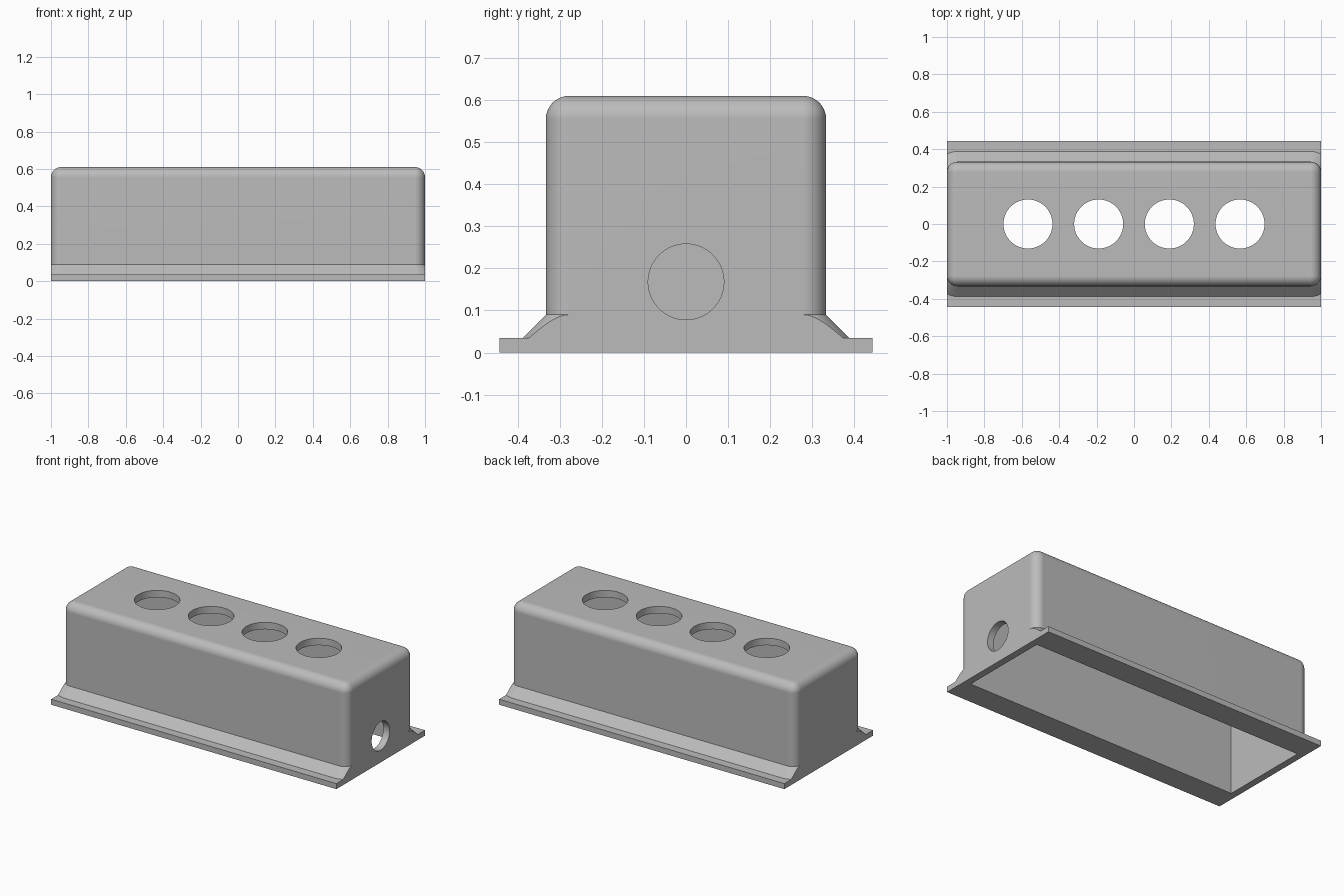
import bpy
import bmesh
from math import sin, cos, pi

old = bpy.data.objects.get("Cube")
if old:
    bpy.data.objects.remove(old, do_unlink=True)

HALF_X, HALF_Y, TOP = 1.0, 0.333, 0.61
FLANGE_Y, FLANGE_TOP = 0.443, 0.035
SKIRT_TOP, R, WALL = 0.09, 0.055, 0.044
SEG = 10

grey = bpy.data.materials.new("light grey")
grey.use_nodes = True
colour = (0.5, 0.5, 0.5, 1)
grey.diffuse_color = colour
grey.node_tree.nodes["Principled BSDF"].inputs["Base Color"].default_value = colour


def add_object(name, bm):
    bmesh.ops.remove_doubles(bm, verts=bm.verts, dist=0.0001)
    bmesh.ops.recalc_face_normals(bm, faces=bm.faces)
    mesh = bpy.data.meshes.new(name)
    bm.to_mesh(mesh)
    bm.free()
    mesh.materials.append(grey)
    obj = bpy.data.objects.new(name, mesh)
    bpy.context.collection.objects.link(obj)
    return obj


def box(name, hx, hy, z0, z1):
    bm = bmesh.new()
    bmesh.ops.create_cube(bm, size=1)
    for v in bm.verts:
        v.co = (v.co.x * 2 * hx, v.co.y * 2 * hy, z0 if v.co.z < 0 else z1)
    return add_object(name, bm)


def cylinder(name, radius, length, location, along_x=False):
    bm = bmesh.new()
    bmesh.ops.create_cone(bm, cap_ends=True, segments=64, radius1=radius,
                          radius2=radius, depth=length)
    obj = add_object(name, bm)
    obj.location = location
    if along_x:
        obj.rotation_euler.y = pi / 2
    return obj


def rounded_stack(name, levels):
    """Loft rounded rectangles; each level is (height, corner radius)."""
    bm = bmesh.new()
    rings = []
    for z, radius in levels:
        ring = []
        for k, (sx, sy) in enumerate(((1, 1), (-1, 1), (-1, -1), (1, -1))):
            for i in range(SEG + 1):
                a = (k + i / SEG) * pi / 2
                ring.append(bm.verts.new((sx * (HALF_X - R) + radius * cos(a),
                                          sy * (HALF_Y - R) + radius * sin(a), z)))
        rings.append(ring)
    count = len(rings[0])
    for low, high in zip(rings, rings[1:]):
        for i in range(count):
            j = (i + 1) % count
            bm.faces.new((low[i], low[j], high[j], high[i]))
    bm.faces.new(rings[0])
    bm.faces.new(rings[-1])
    return add_object(name, bm)


def combine(target, tool, operation):
    mod = target.modifiers.new(operation.lower(), "BOOLEAN")
    mod.operation, mod.object, mod.solver = operation, tool, "EXACT"
    bpy.ops.object.select_all(action="DESELECT")
    bpy.context.view_layer.objects.active = target
    target.select_set(True)
    bpy.ops.object.modifier_apply(modifier=mod.name)
    bpy.data.objects.remove(tool, do_unlink=True)


# Housing with sloped skirt and rounded top edge
levels = [(0.01, 2 * R), (FLANGE_TOP, 2 * R), (SKIRT_TOP, R)]
for i in range(SEG + 1):
    a = i / SEG * pi / 2
    levels.append((TOP - R + R * sin(a), R * cos(a)))
housing = rounded_stack("housing", levels)

# Trim the skirt flush with the ends, then join the mounting flange
combine(housing, box("end_trim", HALF_X, 0.6, -0.1, 0.8), "INTERSECT")
combine(housing, box("flange", HALF_X, FLANGE_Y, 0, FLANGE_TOP), "UNION")

# Hollow interior, open underneath
combine(housing, box("cavity", HALF_X - WALL, HALF_Y - WALL, -0.1, TOP - WALL),
        "DIFFERENCE")

# Four round openings in the top and one cable opening in the left end
for i in range(4):
    hole = cylinder("top_hole", 0.131, 0.2, ((i - 1.5) * 0.378, 0, TOP))
    combine(housing, hole, "DIFFERENCE")
combine(housing, cylinder("cable_hole", 0.09, 0.3, (HALF_X, 0, 0.168), True),
        "DIFFERENCE")

bpy.ops.object.shade_smooth_by_angle(angle=pi / 6)
normals = housing.modifiers.new("even_shading", "WEIGHTED_NORMAL")
normals.keep_sharp = True
